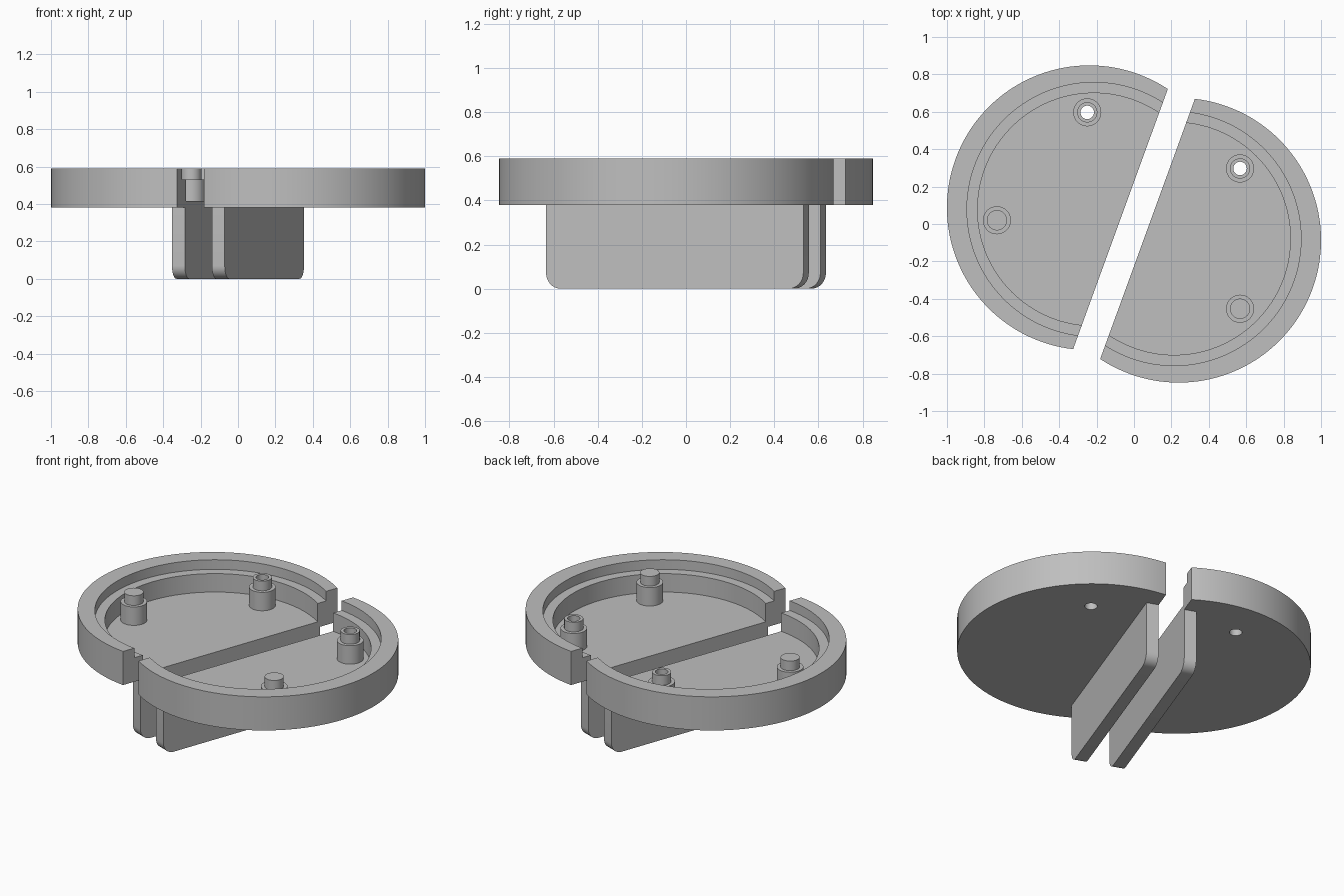
import bpy, bmesh
from math import pi, cos, sin, acos, radians
from mathutils import Matrix

cube = bpy.data.objects.get("Cube")
if cube:
    bpy.data.objects.remove(cube, do_unlink=True)

grey = bpy.data.materials.new("plain grey")
grey.use_nodes = True
grey.diffuse_color = (0.52, 0.52, 0.52, 1)
grey.node_tree.nodes["Principled BSDF"].inputs["Base Color"].default_value = (0.52, 0.52, 0.52, 1)

CUT = 0.077                              # distance of each cut face from the centre
BOTTOM, FLOOR, LEDGE, TOP = 0.38, 0.415, 0.53, 0.59
HOLE = 0.036


def finish(name, bm, matrix=Matrix()):
    bmesh.ops.recalc_face_normals(bm, faces=bm.faces)
    mesh = bpy.data.meshes.new(name)
    bm.to_mesh(mesh)
    bm.free()
    mesh.transform(matrix)
    mesh.materials.append(grey)
    obj = bpy.data.objects.new(name, mesh)
    bpy.context.collection.objects.link(obj)
    return obj


def smooth(obj):
    bpy.ops.object.select_all(action='DESELECT')
    obj.select_set(True)
    bpy.context.view_layer.objects.active = obj
    bpy.ops.object.shade_smooth_by_angle(angle=radians(30))


def arc(bm, centre, radius, z, steps=80):
    """Circle arc on the +x side of the cut."""
    end = acos((CUT - centre) / radius)
    angles = [-end + 2 * end * i / steps for i in range(steps + 1)]
    return [bm.verts.new((centre + radius * cos(a), radius * sin(a), z)) for a in angles]


def half_tray(name, matrix):
    """Floor and stepped rim of one cut disc."""
    bm = bmesh.new()
    outer, step, inner = (0.2545, 0.761), (0.228, 0.679), (0.228, 0.622)
    rings = [arc(bm, *circle, z) for circle, z in (
        (outer, BOTTOM), (outer, TOP), (step, TOP),
        (step, LEDGE), (inner, LEDGE), (inner, FLOOR))]
    for a, b in zip(rings, rings[1:]):
        for i in range(len(a) - 1):
            bm.faces.new((a[i], a[i + 1], b[i + 1], b[i]))
    bm.faces.new(rings[0])
    bm.faces.new(rings[-1])
    bm.faces.new([r[0] for r in rings] + [r[-1] for r in reversed(rings)])
    return finish(name, bm, matrix)


def blade(name, matrix):
    """Hanging plate with rounded lower corners, flush with the cut."""
    bm = bmesh.new()
    half, r, thick = 0.62, 0.07, 0.073
    pts = [(-half, BOTTOM)]
    for centre, start in ((-half + r, pi), (half - r, 1.5 * pi)):
        for i in range(9):
            a = start + i * pi / 16
            pts.append((centre + r * cos(a), r + r * sin(a)))
    pts.append((half, BOTTOM))
    face = bm.faces.new([bm.verts.new((CUT, y, z)) for y, z in pts])
    out = bmesh.ops.extrude_face_region(bm, geom=[face])["geom"]
    verts = [v for v in out if isinstance(v, bmesh.types.BMVert)]
    bmesh.ops.translate(bm, verts=verts, vec=(thick, 0, 0))
    smooth(finish(name, bm, matrix))


def post(name, x, y, hollow):
    """Stepped peg turned from a profile, either solid or a tube."""
    bm = bmesh.new()
    core = HOLE if hollow else 0
    base = FLOOR if hollow else FLOOR - 0.01
    profile = [(core, base), (0.075, base), (0.075, LEDGE),
               (0.054, LEDGE), (0.054, TOP), (core, TOP)]
    if hollow:
        profile.append(profile[0])
    vs = [bm.verts.new((r, 0, z)) for r, z in profile]
    edges = [bm.edges.new(pair) for pair in zip(vs, vs[1:])]
    bmesh.ops.spin(bm, geom=vs + edges, cent=(0, 0, 0), axis=(0, 0, 1),
                   angle=2 * pi, steps=40, use_merge=True)
    bmesh.ops.remove_doubles(bm, verts=bm.verts, dist=0.0005)
    smooth(finish(name, bm, Matrix.Translation((x, y, 0))))


def drill(tray, x, y):
    """Cut a round hole through the floor."""
    bm = bmesh.new()
    bmesh.ops.create_cone(bm, cap_ends=True, segments=40, radius1=HOLE, radius2=HOLE, depth=0.3)
    cutter = finish("hole_cutter", bm, Matrix.Translation((x, y, FLOOR)))
    cutter.hide_render = True
    mod = tray.modifiers.new("hole", 'BOOLEAN')
    mod.operation = 'DIFFERENCE'
    mod.solver = 'EXACT'
    mod.object = cutter
    bpy.context.view_layer.objects.active = tray
    bpy.ops.object.modifier_apply(modifier=mod.name)
    bpy.data.objects.remove(cutter, do_unlink=True)


# Two matching halves, turned about the centre, each with one tube and one solid peg
halves = (("left", -20, (0.567, 0.297), (0.567, -0.453)),
          ("right", 160, (-0.25, 0.597), (-0.733, 0.02)))
for side, turn, tube, peg in halves:
    matrix = Matrix.Rotation(radians(turn), 4, 'Z')
    tray = half_tray(side + "_tray", matrix)
    drill(tray, *tube)
    smooth(tray)
    blade(side + "_blade", matrix)
    post(side + "_hollow_post", *tube, True)
    post(side + "_solid_post", *peg, False)
